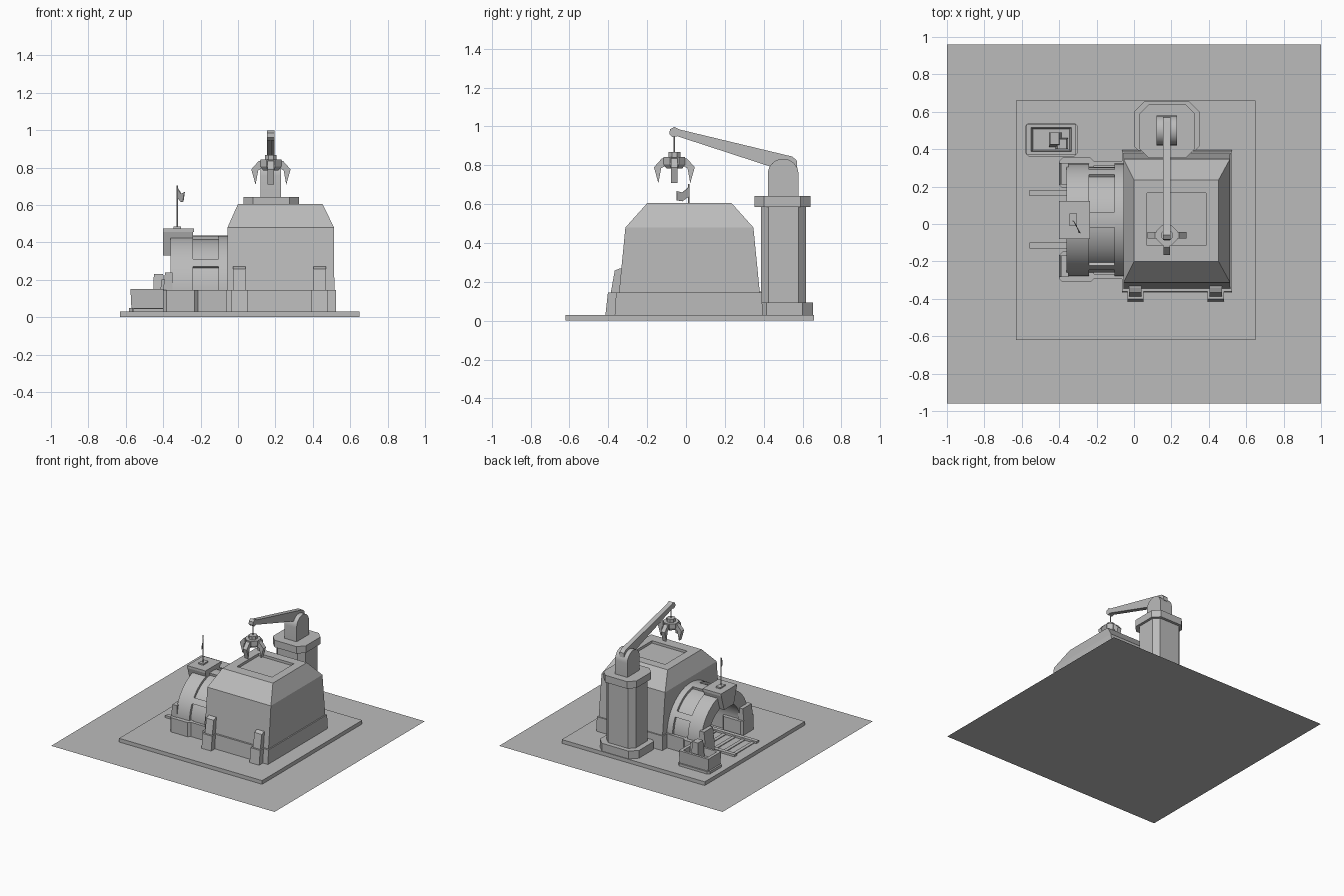
import bpy, bmesh
from math import sin, cos, radians, pi

cube = bpy.data.objects.get("Cube")
if cube:
    bpy.data.objects.remove(cube, do_unlink=True)

grey = bpy.data.materials.new("plain_grey")
grey.use_nodes = True
GREY = (0.5, 0.5, 0.5, 1)
grey.diffuse_color = GREY
grey.node_tree.nodes["Principled BSDF"].inputs["Base Color"].default_value = GREY


def make(name, loops, closed=True, smooth=False, loc=(0, 0, 0), turn=0):
    """Skin a list of equal-length point loops, capping both ends."""
    bm = bmesh.new()
    rows = [[bm.verts.new(p) for p in loop] for loop in loops]
    n = len(rows[0])
    for a, b in zip(rows, rows[1:]):
        for i in range(n):
            j = (i + 1) % n
            bm.faces.new((a[i], a[j], b[j], b[i]))
    if closed:
        bm.faces.new(rows[0][::-1])
        bm.faces.new(rows[-1])
        bmesh.ops.recalc_face_normals(bm, faces=bm.faces)
    else:
        bm.faces.new(rows[0])
    mesh = bpy.data.meshes.new(name)
    bm.to_mesh(mesh)
    bm.free()
    mesh.materials.append(grey)
    ob = bpy.data.objects.new(name, mesh)
    bpy.context.collection.objects.link(ob)
    ob.location = loc
    ob.rotation_euler.z = turn
    if smooth:
        bpy.ops.object.select_all(action='DESELECT')
        ob.select_set(True)
        bpy.context.view_layer.objects.active = ob
        bpy.ops.object.shade_smooth_by_angle(angle=radians(30))
    return ob


def rect(x0, x1, y0, y1, z, c=0):
    """Rectangle loop, with corners cut by c."""
    if not c:
        return [(x0, y0, z), (x1, y0, z), (x1, y1, z), (x0, y1, z)]
    return [(x0 + c, y0, z), (x1 - c, y0, z), (x1, y0 + c, z), (x1, y1 - c, z),
            (x1 - c, y1, z), (x0 + c, y1, z), (x0, y1 - c, z), (x0, y0 + c, z)]


def box(name, x0, x1, y0, y1, z0, z1, c=0, **kw):
    return make(name, [rect(x0, x1, y0, y1, z0, c), rect(x0, x1, y0, y1, z1, c)], **kw)


def extrude(name, pts, x0, x1, **kw):
    """Extrude a (y, z) outline along x."""
    return make(name, [[(x, y, z) for y, z in pts] for x in (x0, x1)], **kw)


def disc(r, z, n=8):
    return [(r * cos(2 * pi * (i + .5) / n), r * sin(2 * pi * (i + .5) / n), z) for i in range(n)]


FLOOR = 0.03

# Ground sheet and foundation slab
make("ground_sheet", [rect(-1, 1, -.96, .96, 0)], closed=False)
box("foundation_slab", -.63, .65, -.62, .66, 0, FLOOR)

# Main hall with sunken roof hatch
make("hall_plinth", [rect(-.065, .525, -.367, .395, FLOOR), rect(-.065, .525, -.36, .39, .145)])
make("hall_body", [rect(-.056, .515, -.345, .38, .145), rect(-.056, .513, -.312, .347, .48),
                   rect(0, .452, -.2, .235, .605), rect(.07, .385, -.115, .165, .605),
                   rect(.07, .385, -.115, .165, .585)])

# Front buttresses
for side, x in (("right", .007), ("left", .437)):
    extrude(f"buttress_foot_{side}", [(-.34, FLOOR), (-.415, FLOOR), (-.402, .145), (-.34, .145)],
            x - .043, x + .043)
    extrude(f"buttress_{side}", [(-.3, .145), (-.387, .145), (-.367, .258), (-.34, .27), (-.3, .27)],
            x - .033, x + .033)

# Crane pillar
box("pillar_base", .0, .35, .36, .655, FLOOR, .093, .055)
box("pillar_shaft", .045, .305, .385, .618, .093, .59, .04)
box("pillar_cap", .03, .325, .352, .64, .586, .643, .05)

# Crane post with round head
head = [(.5 + .079 * cos(pi * i / 16), .755 + .079 * sin(pi * i / 16)) for i in range(17)]
extrude("crane_post", [(.579, .643)] + head + [(.421, .643)], .12, .23, smooth=True)

# Crane arm, cable and grab
extrude("crane_arm", [(-.085, .96), (-.083, .985), (-.06, .998), (-.035, .985), (.5475, .845), (.57, .825),
                      (.573, .79), (.43, .795), (-.045, .95), (-.07, .945)], .155, .195)
HUB = (.176, -.06, 0)
make("crane_cable", [disc(.004, .86), disc(.004, .96)], loc=HUB)
make("grab_collar", [disc(.033, .84), disc(.033, .868)], loc=HUB)
make("grab_hub", [disc(.045, .785), disc(.06, .805), disc(.06, .842)], loc=HUB)
CLAW = [(.04, .84), (.065, .835), (.105, .79), (.082, .708), (.068, .785), (.04, .8)]
for i in range(4):
    extrude(f"grab_claw_{i + 1}", CLAW, -.017, .017, loc=HUB, turn=i * pi / 2)

# Vaulted tunnel wing
CY, CZ = .022, .135


def sector(name, a0, a1, r0, r1, x0, x1, legs=False):
    """Curved slab between two angles, optionally on straight legs."""
    n = max(2, round((a1 - a0) / 6))
    angles = [radians(a0 + (a1 - a0) * i / n) for i in range(n + 1)]

    def arc(r):
        return [(CY + r * cos(a), CZ + r * sin(a)) for a in angles]

    outer, inner = arc(r1), arc(r0)[::-1]
    if legs:
        outer = [(CY + r1, FLOOR)] + outer + [(CY - r1, FLOOR)]
        inner = [(CY - r0, FLOOR)] + inner + [(CY + r0, FLOOR)]
    extrude(name, outer + inner, x0, x1, smooth=True)


sector("vault_outer_ring", 0, 180, .2, .301, -.36, -.24, True)
sector("vault_middle", 0, 180, .2, .282, -.24, -.105, True)
sector("vault_inner_ring", 0, 180, .2, .301, -.105, -.05, True)
for label, a0, a1 in (("back", 27, 36), ("crown", 82, 98), ("front", 144, 153)):
    sector(f"vault_band_{label}", a0, a1, .27, .301, -.24, -.105)

# Tunnel footings
for side, s in (("back", 1), ("front", -1)):
    ya, yb = sorted((CY + s * .17, CY + s * .333))
    box(f"footing_{side}", -.4, -.215, ya, yb, FLOOR, .145, .018)
    ya, yb = sorted((CY + s * .29, CY + s * .315))
    box(f"wall_kerb_{side}", -.22, -.05, ya, yb, FLOOR, .145)
    ya, yb = sorted((CY + s * .19, CY + s * .305))
    make(f"footing_block_{side}", [rect(-.4, -.35, ya, yb, .145), rect(-.39, -.35, ya, yb, .24)])

# Keystone with flag
extrude("keystone", [(-.04, .33), (.084, .33), (.12, .455), (-.076, .455)], -.4, -.24)
box("keystone_cap", -.4, -.235, -.08, .124, .455, .474)
box("flag_base", -.345, -.305, -.01, .055, .474, .485)
make("flag_pole", [disc(.004, .48), disc(.004, .705)], loc=(-.325, .015, 0))
FLAG = [(-.325, .015, .69), (-.306, -.02, .66), (-.288, -.05, .668),
        (-.295, -.048, .62), (-.306, -.02, .615), (-.325, .015, .64)]
make("flag", [FLAG, [(x + .004, y + .002, z) for x, y, z in FLAG]])

# Track running into the tunnel
for side, y in (("back", .165), ("front", -.115)):
    box(f"rail_{side}", -.56, -.06, y - .016, y + .016, FLOOR, .047)
for i in range(5):
    x = -.53 + i * .085
    box(f"sleeper_{i + 1}", x - .014, x + .014, -.115, .165, FLOOR, .036)

# Open crate with scrap blocks
box("crate_base", -.583, -.3, .362, .541, FLOOR, .05, .018)
make("crate", [rect(-.57, -.315, .375, .53, .05), rect(-.575, -.31, .37, .535, .15),
               rect(-.55, -.335, .388, .515, .15), rect(-.54, -.345, .395, .508, .09)])
make("scrap_block_large", [rect(-.455, -.385, .41, .49, .07), rect(-.45, -.4, .425, .49, .23)])
make("scrap_block_small", [rect(-.42, -.35, .4, .46, .07), rect(-.41, -.36, .4, .455, .2)])
